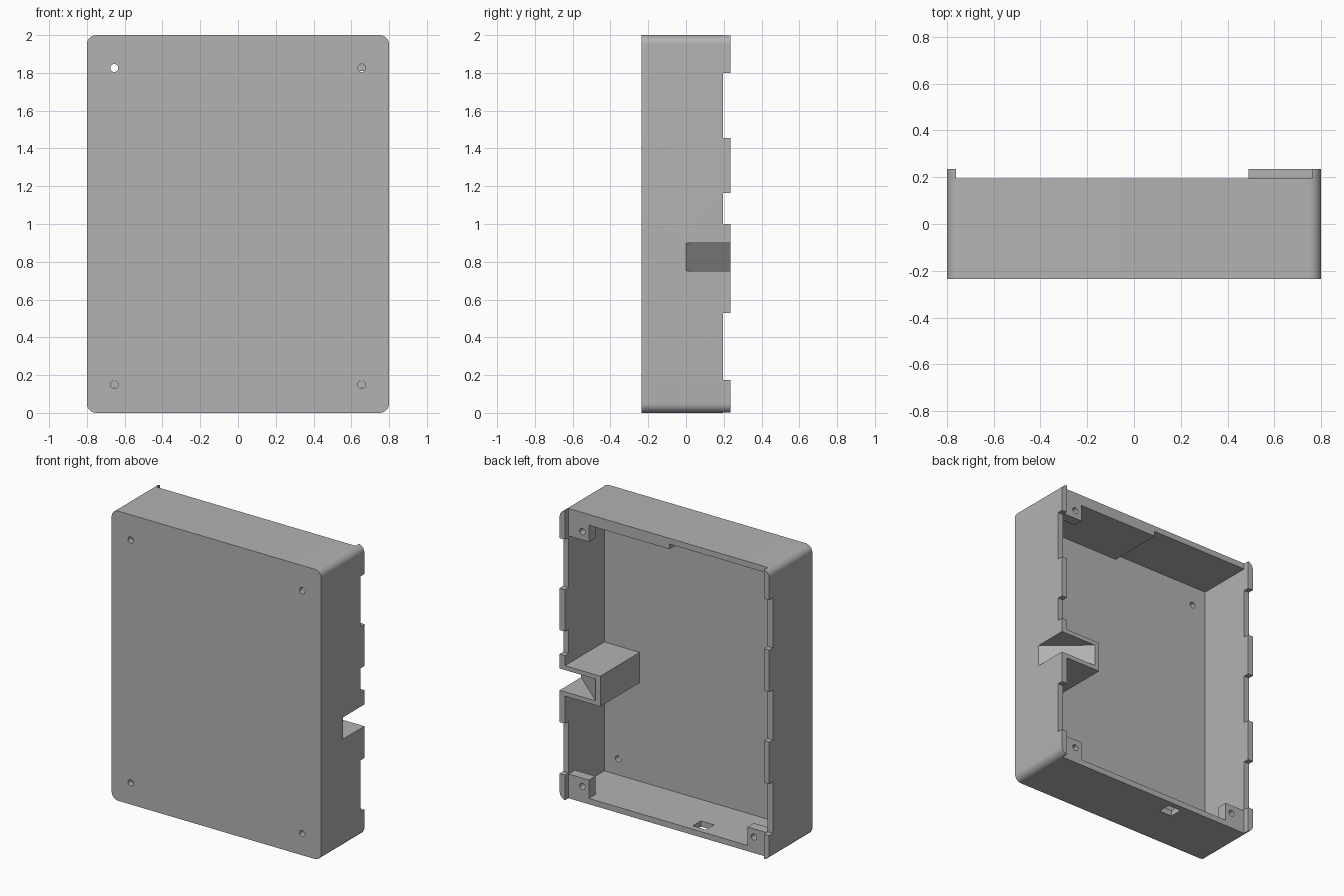
import bpy, bmesh, math

cube = bpy.data.objects.get("Cube")
if cube:
    bpy.data.objects.remove(cube, do_unlink=True)

GREY = (0.45, 0.45, 0.45, 1)
grey = bpy.data.materials.new("plain_grey")
grey.use_nodes = True
grey.diffuse_color = GREY
grey.node_tree.nodes["Principled BSDF"].inputs["Base Color"].default_value = GREY

W, D, H, T = 0.8, 0.235, 2.0, 0.04   # half width, half depth, height, wall
RIM = 0.195                          # back edge of the walls, below the tabs
HOLE_X = 0.655


def prism(name, points, axis, a, b):
    """Extrude a flat outline along y (points are x, z) or z (points are x, y)."""
    bm = bmesh.new()
    def place(u, v, w):
        return (u, w, v) if axis == "y" else (u, v, w)
    face = bm.faces.new([bm.verts.new(place(u, v, a)) for u, v in points])
    shift = place(0, 0, b - a)
    new = bmesh.ops.extrude_face_region(bm, geom=[face])["geom"]
    bmesh.ops.translate(bm, vec=shift, verts=[g for g in new if isinstance(g, bmesh.types.BMVert)])
    bmesh.ops.recalc_face_normals(bm, faces=bm.faces)
    mesh = bpy.data.meshes.new(name)
    bm.to_mesh(mesh)
    bm.free()
    mesh.materials.append(grey)
    ob = bpy.data.objects.new(name, mesh)
    bpy.context.collection.objects.link(ob)
    return ob


def box(name, x, y, z):
    return prism(name, [(x[0], z[0]), (x[1], z[0]), (x[1], z[1]), (x[0], z[1])], "y", *y)


def rod(name, x, z, y, r=0.021, n=24):
    ring = [(x + r * math.cos(math.tau * i / n), z + r * math.sin(math.tau * i / n)) for i in range(n)]
    return prism(name, ring, "y", *y)


def cut(ob, cutters):
    """Subtract each cutter, then remove it."""
    bpy.context.view_layer.objects.active = ob
    for c in cutters:
        c.hide_render = True
        mod = ob.modifiers.new("cut", "BOOLEAN")
        mod.operation, mod.solver, mod.object = "DIFFERENCE", "EXACT", c
        bpy.ops.object.modifier_apply(modifier=mod.name)
        bpy.data.objects.remove(c, do_unlink=True)


def slot_cutter():
    # Wedge that is open to the side and the back
    return prism("slot_cutter", [(W, 0), (0.525, D), (0.525, 0.3), (0.9, 0.3), (0.9, -0.085)],
                 "z", 0.75, 0.9)


# Case: rounded slab, hollowed from the back
R, STEPS = 0.05, 10
outline = []
for k, (cx, cz) in enumerate([(W - R, H - R), (R - W, H - R), (R - W, R), (W - R, R)]):
    for i in range(STEPS + 1):
        a = math.pi / 2 * (k + i / STEPS)
        outline.append((cx + R * math.cos(a), cz + R * math.sin(a)))
case = prism("case", outline, "y", -D, D)
cutters = [box("cavity", (T - W, W - T), (T - D, 0.4), (T, H - T)),
           box("rim_cutter", (T - W, W - T), (RIM, 0.4), (-0.1, H + 0.1))]

# Gaps between the rim tabs; the tab beside the slot is longer
for side, middle_end in ((1, 1.0), (-1, 0.82)):
    xs = sorted((side * 0.7, side * 0.9))
    for z in ((0.175, 0.53), (middle_end, 1.165), (1.455, 1.8)):
        cutters.append(box("gap", xs, (RIM, 0.4), z))

# Screw holes in the front panel, slot, and small port in the bottom wall
for x in (-HOLE_X, HOLE_X):
    for z in (0.15, 1.826):
        cutters.append(rod("screw_hole", x, z, (-0.3, -0.1)))
cutters.append(slot_cutter())
cutters.append(box("port", (-0.26, -0.16), (0.065, 0.155), (-0.1, 0.1)))
cut(case, cutters)

bpy.ops.object.select_all(action="DESELECT")
case.select_set(True)
bpy.context.view_layer.objects.active = case
bpy.ops.object.shade_smooth_by_angle(angle=math.radians(30))

# Corner bosses with screw holes
for name, side, z, hole_z in (("upper_left_boss", 1, (1.81, 1.98), 1.868),
                              ("lower_left_boss", 1, (0.02, 0.167), 0.11),
                              ("lower_right_boss", -1, (0.02, 0.167), 0.11)):
    boss = box(name, sorted((side * 0.605, side * 0.78)), (0.125, RIM), z)
    cut(boss, [rod("boss_hole", side * HOLE_X, hole_z, (0.05, 0.3))])

# Thicker half of the top wall
box("top_wall_pad", (-0.01, 0.78), (-0.21, RIM), (1.925, 1.98))

# Housing around the slot
housing = box("slot_housing", (0.49, 0.78), (-0.21, D), (0.72, 0.93))
cut(housing, [slot_cutter()])
